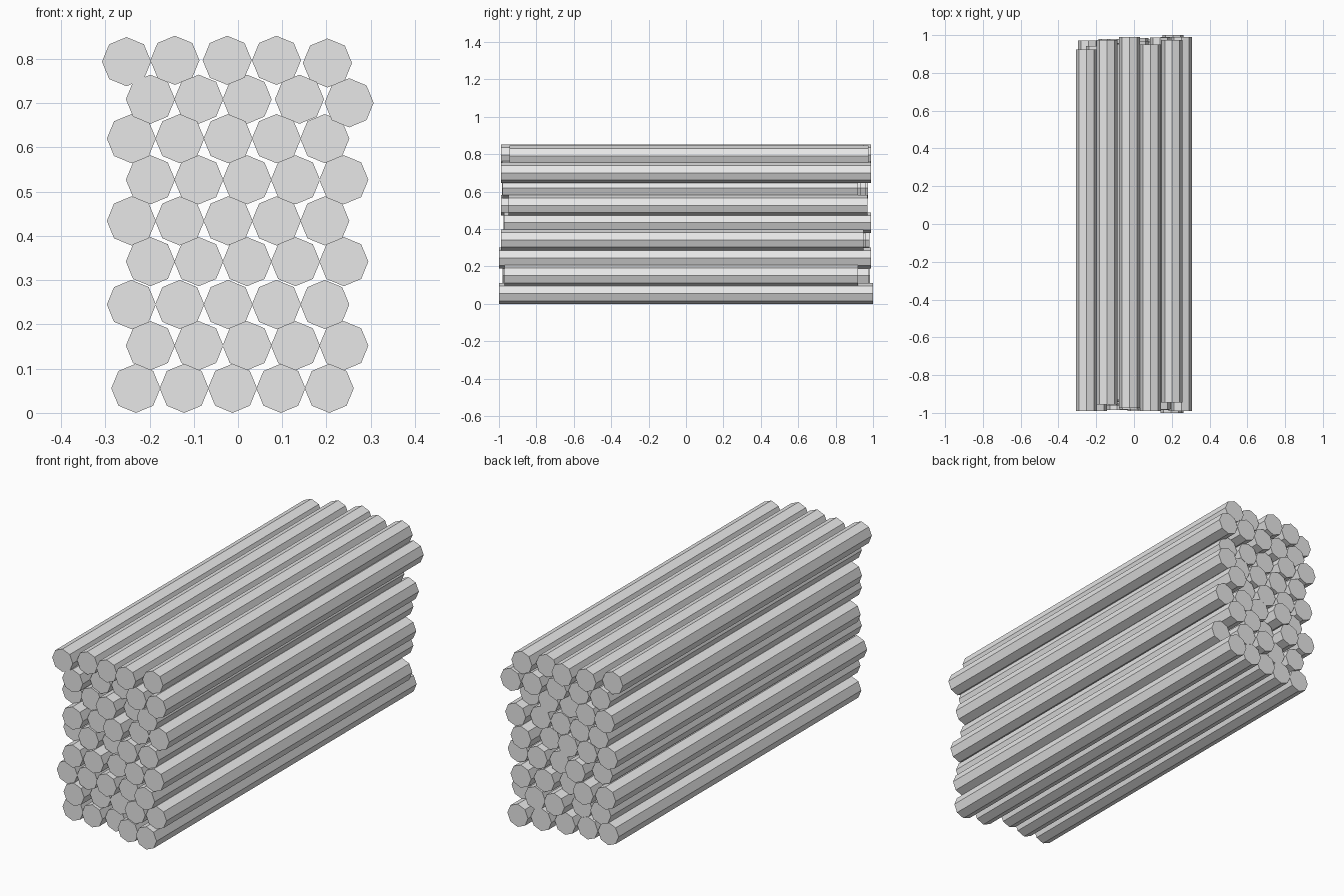
import bpy
import math
import random

cube = bpy.data.objects.get("Cube")
if cube:
    bpy.data.objects.remove(cube, do_unlink=True)

random.seed(4)
RADIUS = 0.0555
SPACING = 0.1093

grey = bpy.data.materials.new("light_grey")
grey.use_nodes = True
colour = (0.8, 0.8, 0.8, 1)
grey.diffuse_color = colour
grey.node_tree.nodes["Principled BSDF"].inputs["Base Color"].default_value = colour


def add_log(name, x, z, front, back):
    """Eight-sided log lying along y."""
    bpy.ops.mesh.primitive_cylinder_add(
        vertices=8, radius=RADIUS, depth=front + back,
        location=(x, (back - front) / 2, z), rotation=(math.pi / 2, 0, 0))
    log = bpy.context.object
    log.name = name
    log.data.materials.append(grey)


# Each row: first log x, height
rows = [(-0.231, 0.0555), (-0.198, 0.152), (-0.241, 0.245),
        (-0.198, 0.342), (-0.241, 0.434), (-0.198, 0.527),
        (-0.241, 0.62), (-0.198, 0.709), (-0.245, 0.797)]

# Small shifts of the loosely lying upper logs: (row, column) -> dx, dz
shifts = {(7, 3): (0.009, 0), (7, 4): (0.012, -0.008),
          (8, 0): (-0.007, -0.003), (8, 1): (-0.007, 0),
          (8, 2): (0.002, 0), (8, 3): (0.004, 0), (8, 4): (0.01, -0.006)}

# Uneven ends of the outer logs: front and back reach
left_ends = [(1, 1), (0.97, 0.92), (1, 0.99), (0.99, 0.95), (0.97, 0.99),
             (0.95, 0.97), (0.98, 0.92), (0.99, 0.99)]
right_fronts = [0.94, 0.98, 0.97, 0.99, 0.92, 0.99, 0.93, 0.99]
top_ends = [(0.99, 0.925), (0.955, 0.975), (0.975, 0.99), (0.99, 0.95), (0.945, 0.975)]

# Stack of staggered rows
for r, (start, height) in enumerate(rows):
    for c in range(5):
        dx, dz = shifts.get((r, c), (0, 0))
        front, back = random.uniform(0.92, 0.99), random.uniform(0.92, 0.99)
        if r == 8:
            front, back = top_ends[c]
        elif c == 4:
            front, back = left_ends[r]
        elif c == 0:
            front = right_fronts[r]
        add_log(f"log_row{r + 1}_{c + 1}", start + c * SPACING + dx, height + dz, front, back)
